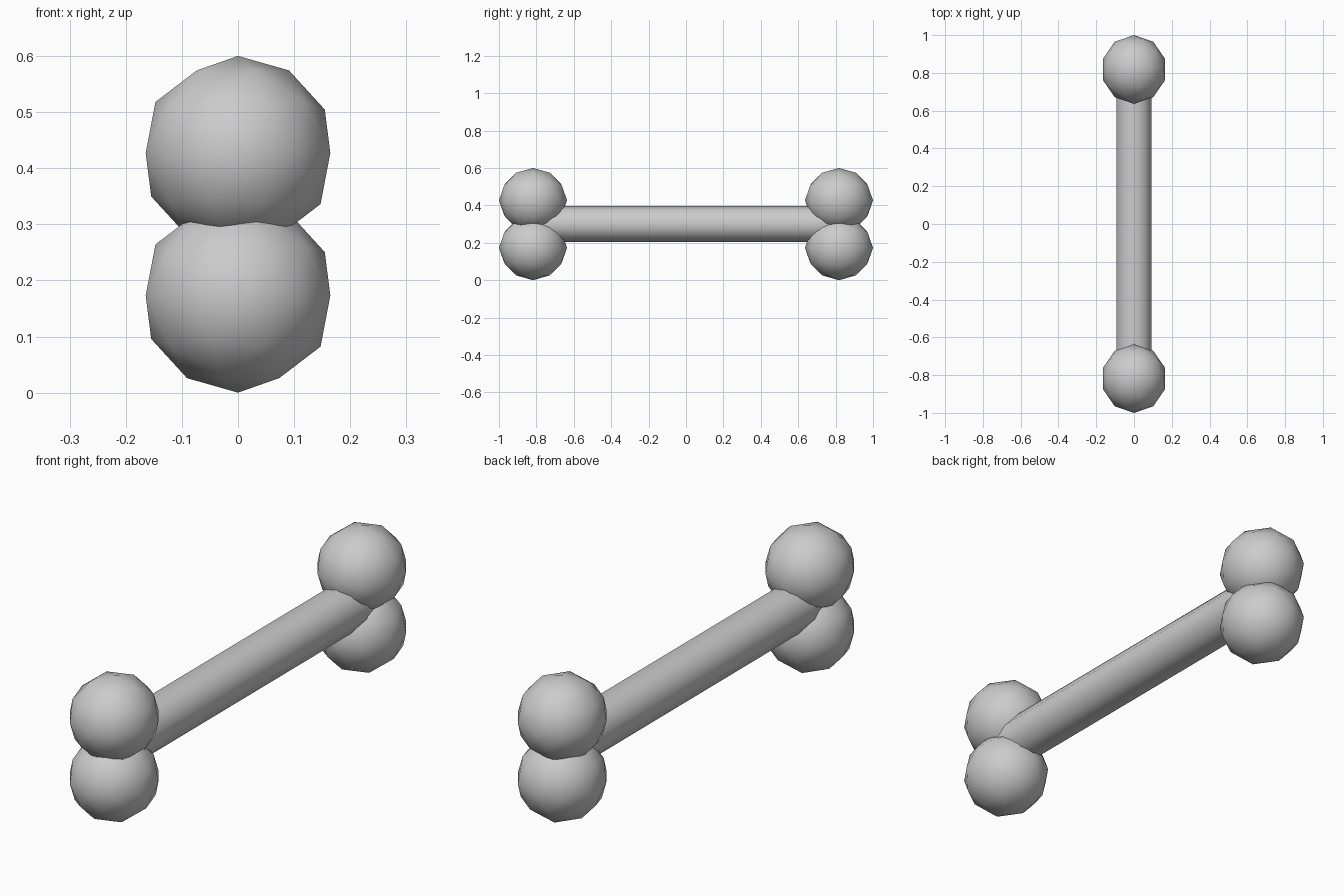
import bpy
import math

if "Cube" in bpy.data.objects:
    bpy.data.objects.remove(bpy.data.objects["Cube"])

END_Y, MID_Z, LOBE_DZ = 0.818, 0.30, 0.127


def lobe(name, y, z):
    # low-poly rounded knob, slightly longer along the bone
    bpy.ops.mesh.primitive_ico_sphere_add(subdivisions=2, radius=1, location=(0, y, z))
    ob = bpy.context.object
    ob.name = name
    ob.scale = (0.173, 0.182, 0.173)
    bpy.ops.object.transform_apply(location=False, rotation=False, scale=True)
    bpy.ops.object.shade_smooth()


# ten-sided shaft running front to back
bpy.ops.mesh.primitive_cylinder_add(vertices=10, radius=0.097, depth=2 * END_Y,
                                    location=(0, 0, MID_Z),
                                    rotation=(math.pi / 2, 0, 0))
bpy.context.object.name = "shaft"
bpy.ops.object.shade_smooth_by_angle(angle=math.radians(60))

# two knobs at each end
for end, sy in (("front", -1), ("back", 1)):
    for level, sz in (("lower", -1), ("upper", 1)):
        lobe(f"{end}_{level}_knob", sy * END_Y, MID_Z + sz * LOBE_DZ)
